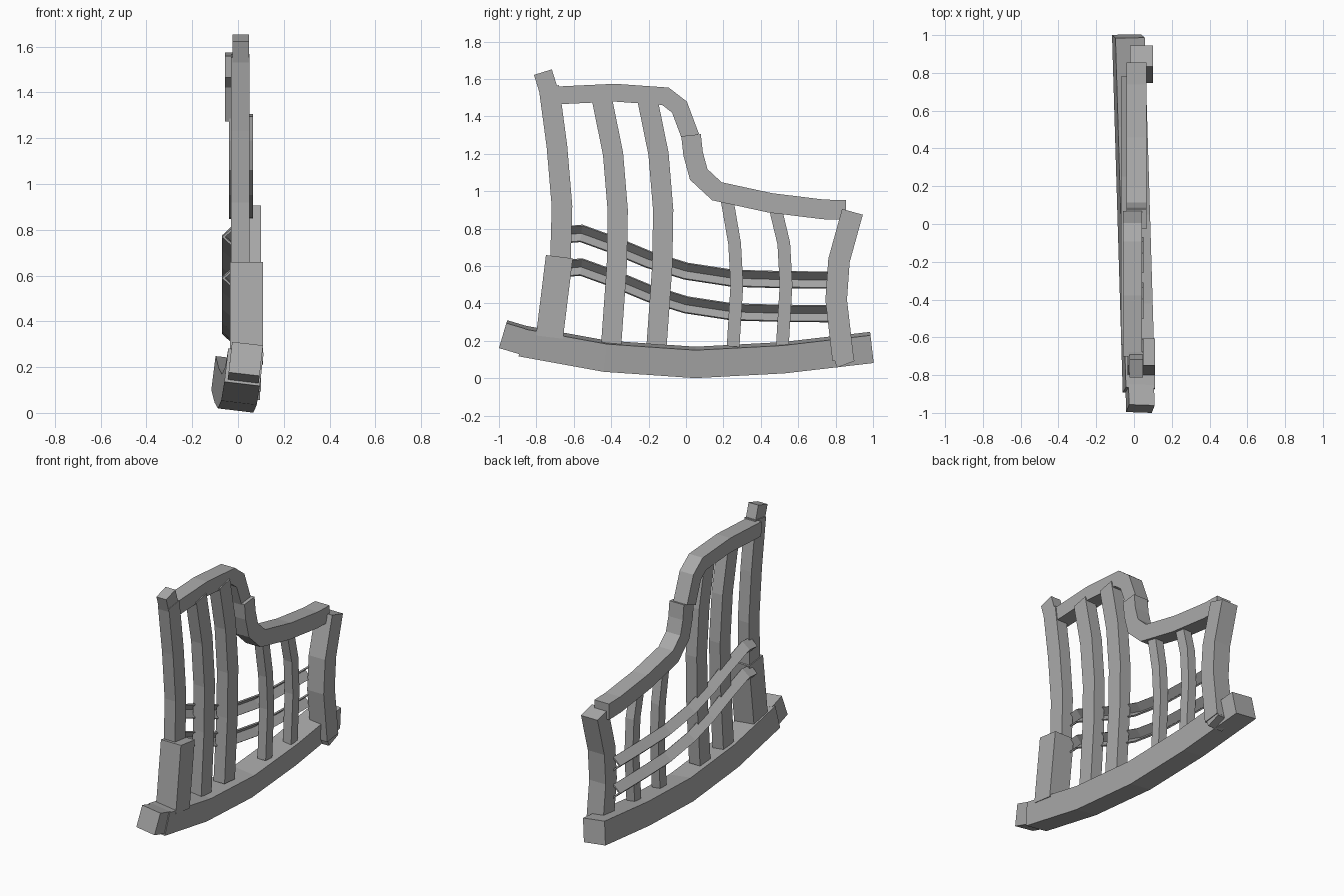
import bpy, bmesh, math
from mathutils import Vector

cube = bpy.data.objects.get("Cube")
if cube:
    bpy.data.objects.remove(cube, do_unlink=True)

grey = bpy.data.materials.new("plain grey")
grey.use_nodes = True
grey.diffuse_color = (0.4, 0.4, 0.4, 1)
grey.node_tree.nodes["Principled BSDF"].inputs["Base Color"].default_value = (0.4, 0.4, 0.4, 1)


def sweep(name, path, section, x=0.0, skew=0.0, roll=0.0):
    """Sweep a section (side, normal) along a y-z path with mitred corners."""
    pts = [Vector(p) for p in path]
    bm = bmesh.new()
    rings = []
    for i, p in enumerate(pts):
        a = (p - pts[i - 1]).normalized() if i else None
        b = (pts[i + 1] - p).normalized() if i < len(pts) - 1 else None
        a, b = a or b, b or a
        t = (a + b).normalized()
        stretch = 1 / t.dot(a)
        ring = []
        for s, d in section:
            side = s * math.cos(roll) + d * math.sin(roll)
            up = (d * math.cos(roll) - s * math.sin(roll)) * stretch
            y, z = p.x - t.y * up, p.y + t.x * up
            ring.append(bm.verts.new((x + skew * y + side, y, z)))
        rings.append(ring)
    n = len(section)
    for r, q in zip(rings, rings[1:]):
        for k in range(n):
            bm.faces.new((r[k], r[(k + 1) % n], q[(k + 1) % n], q[k]))
    bm.faces.new(rings[0])
    bm.faces.new(rings[-1])
    bmesh.ops.recalc_face_normals(bm, faces=bm.faces[:])
    mesh = bpy.data.meshes.new(name)
    bm.to_mesh(mesh)
    bm.free()
    mesh.materials.append(grey)
    obj = bpy.data.objects.new(name, mesh)
    bpy.context.collection.objects.link(obj)
    return obj


def bar(name, path, x0, x1, depth, **kw):
    """Rectangular bar spanning x0..x1."""
    w, h = (x1 - x0) / 2, depth / 2
    return sweep(name, path, [(-w, -h), (w, -h), (w, h), (-w, h)], x=(x0 + x1) / 2, **kw)


# Rocker runner and its end cap
bar("rocker", [(-0.88, 0.2), (-0.43, 0.118), (0.05, 0.085), (0.52, 0.11), (0.994, 0.165)],
    -0.078, 0.078, 0.15, skew=-0.03, roll=0.12)
bar("rocker_cap", [(-0.978, 0.236), (-0.87, 0.204)], -0.068, 0.068, 0.14, skew=-0.035, roll=0.12)

# Tall post with base block and finial
bar("tall_post", [(-0.672, 0.6), (-0.663, 0.92), (-0.69, 1.24), (-0.733, 1.56)], -0.03, 0.05, 0.11)
bar("tall_post_base", [(-0.73, 0.22), (-0.677, 0.65)], -0.035, 0.11, 0.145)
bar("tall_post_finial", [(-0.735, 1.54), (-0.765, 1.637)], -0.023, 0.048, 0.1)

# Short post at the other end
bar("arm_post", [(0.84, 0.1), (0.803, 0.42), (0.818, 0.63), (0.89, 0.89)], -0.02, 0.1, 0.115)
bar("arm_post_foot", [(0.855, 0.075), (0.838, 0.12)], -0.01, 0.095, 0.1)

# Curved top rail and arm rail
bar("top_rail", [(-0.7, 1.512), (-0.38, 1.527), (-0.11, 1.508), (-0.035, 1.45), (0.025, 1.29)],
    -0.057, 0.043, 0.095)
bar("arm_rail", [(0.027, 1.3), (0.038, 1.2), (0.068, 1.09), (0.165, 1.0), (0.45, 0.938),
                 (0.735, 0.903), (0.855, 0.9)], -0.04, 0.065, 0.105)

# Wide upright slats, the same curve repeated
for i, y in enumerate((-0.365, -0.122)):
    bar(f"wide_slat_{i + 1}", [(y - 0.035, 0.18), (y - 0.005, 0.6), (y, 0.9), (y - 0.025, 1.2),
                               (y - 0.085, 1.495)], -0.03, 0.05, 0.108)

# Narrow upright slats under the arm
for i, (y, top) in enumerate(((0.272, 0.97), (0.535, 0.9))):
    bar(f"narrow_slat_{i + 1}", [(y - 0.02, 0.17), (y, 0.5), (y - 0.012, 0.72), (y - 0.055, top)],
        -0.012, 0.048, 0.068)

# Two V-section lengthwise rails, open towards the slats
chevron = [(-0.03, 0), (0.02, -0.046), (0.028, -0.04), (-0.016, 0), (0.028, 0.04), (0.02, 0.046)]
for name, drop in (("upper_side_rail", 0), ("lower_side_rail", 0.18)):
    path = [(-0.64, 0.768), (-0.56, 0.775), (-0.38, 0.71), (-0.2, 0.635), (0.0, 0.573),
            (0.25, 0.535), (0.5, 0.528), (0.78, 0.525)]
    sweep(name, [(y, z - drop) for y, z in path], chevron, x=-0.04)
